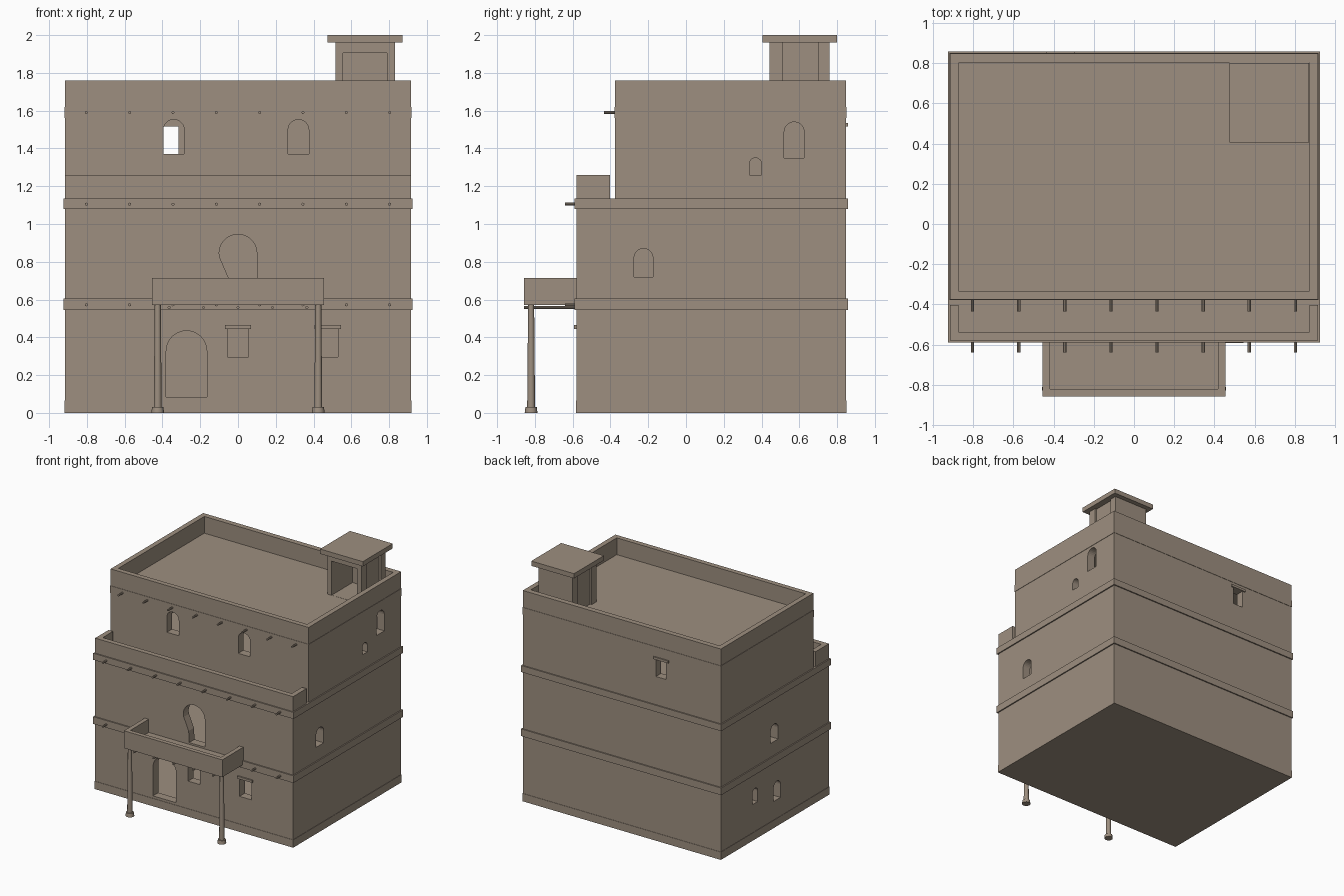
import bpy, bmesh, math

old = bpy.data.objects.get("Cube")
if old:
    bpy.data.objects.remove(old, do_unlink=True)

clay = bpy.data.materials.new("mud plaster")
clay.use_nodes = True
CLAY = (0.34, 0.275, 0.215, 1)
clay.diffuse_color = CLAY
bsdf = clay.node_tree.nodes["Principled BSDF"]
bsdf.inputs["Base Color"].default_value = CLAY
bsdf.inputs["Roughness"].default_value = 0.9


def finish(name, bm):
    bmesh.ops.recalc_face_normals(bm, faces=bm.faces)
    mesh = bpy.data.meshes.new(name)
    bm.to_mesh(mesh)
    bm.free()
    mesh.materials.append(clay)
    ob = bpy.data.objects.new(name, mesh)
    bpy.context.collection.objects.link(ob)
    return ob


def prism(name, outline, axis, a, b):
    """Extrude an outline of (u, z) points along x or y from a to b."""
    bm = bmesh.new()
    place = (lambda u, d, z: (u, d, z)) if axis == "y" else (lambda u, d, z: (d, u, z))
    ends = [[bm.verts.new(place(u, d, z)) for u, z in outline] for d in (a, b)]
    for ring in ends:
        bm.faces.new(ring)
    n = len(outline)
    for i in range(n):
        j = (i + 1) % n
        bm.faces.new((ends[0][i], ends[0][j], ends[1][j], ends[1][i]))
    return finish(name, bm)


def rect(u0, u1, z0, z1):
    return [(u0, z0), (u1, z0), (u1, z1), (u0, z1)]


def arch(u0, u1, z0, z1, steps=12):
    """Round-headed opening outline."""
    r, c = (u1 - u0) / 2, (u0 + u1) / 2
    arc = [math.pi * i / steps for i in range(steps + 1)]
    return [(u0, z0), (u1, z0)] + [(c + r * math.cos(t), z1 - r + r * math.sin(t)) for t in arc]


def box(name, x0, x1, y0, y1, z0, z1):
    return prism(name, rect(x0, x1, z0, z1), "y", y0, y1)


def cut(target, cutter):
    mod = target.modifiers.new("cut", "BOOLEAN")
    mod.operation = "DIFFERENCE"
    mod.solver = "EXACT"
    mod.object = cutter
    bpy.context.view_layer.objects.active = target
    bpy.ops.object.modifier_apply(modifier=mod.name)
    bpy.data.objects.remove(cutter, do_unlink=True)


def tube(name, start, length, r0, r1, along="z", sides=12):
    """Tapered round pole along z, or along -y."""
    bm = bmesh.new()
    bmesh.ops.create_cone(bm, cap_ends=True, segments=sides, radius1=r0, radius2=r1, depth=length)
    for v in bm.verts:
        x, y, z = v.co
        z += length / 2
        v.co = (x, y, z) if along == "z" else (x, -z, y)
        v.co.x += start[0]
        v.co.y += start[1]
        v.co.z += start[2]
    ob = finish(name, bm)
    for p in ob.data.polygons:
        p.use_smooth = len(p.vertices) == 4
    ob.data.set_sharp_from_angle(angle=math.radians(40))
    return ob


W, BACK, FRONT, UPPER = 0.915, 0.847, -0.58, -0.375
T = 0.07


def storey(name, y0, z0, z1, floor):
    ob = box(name, -W, W, y0, BACK, z0, z1)
    cut(ob, box("room_cutter", -W + T, W - T, y0 + T, BACK - T, floor, z1 - 0.005))
    return ob


# Hollow storeys
ground = storey("ground_storey", FRONT, 0, 0.55, 0.065)
middle = storey("middle_storey", FRONT, 0.6, 1.085, 0.606)
top = storey("top_storey", UPPER, 1.13, 1.565, 1.136)


def open_front(ob, outline, y):
    cut(ob, prism("opening_cutter", outline, "y", y - 0.05, y + T + 0.03))


def open_side(ob, outline, side):
    cut(ob, prism("opening_cutter", outline, "x", side * (W + 0.05), side * (W - T - 0.03)))


# Front openings
open_front(ground, arch(-0.38, -0.165, 0.085, 0.435), FRONT)
for i, x in enumerate((0, 0.475)):
    open_front(ground, rect(x - 0.055, x + 0.055, 0.295, 0.445), FRONT)
    box(f"front_lintel_{i}", x - 0.07, x + 0.07, FRONT - 0.012, FRONT + 0.04, 0.445, 0.465)
keyhole = [(-0.045, 0.62), (0.1, 0.62)]
keyhole += [(0.1 * math.cos(t), 0.845 + 0.1 * math.sin(t)) for t in
            [math.pi * i / 14 for i in range(15)]]
keyhole += [(-0.095, 0.82), (-0.05, 0.715)]
open_front(middle, keyhole, FRONT)
for x in (-0.34, 0.32):
    open_front(top, arch(x - 0.055, x + 0.055, 1.37, 1.553), UPPER)

# Side openings
open_side(middle, arch(-0.275, -0.175, 0.72, 0.87), 1)
open_side(top, arch(0.52, 0.625, 1.35, 1.54), 1)
open_side(top, arch(0.335, 0.4, 1.26, 1.35), 1)
open_side(ground, arch(0.36, 0.43, 0.3, 0.425), -1)
open_side(ground, arch(0.06, 0.15, 0.22, 0.375), -1)
open_side(middle, arch(0.09, 0.19, 0.72, 0.865), -1)

# Back window
open_front(top, rect(-0.41, -0.315, 1.37, 1.515), BACK - T)
box("back_lintel", -0.435, -0.295, BACK - 0.04, 0.857, 1.515, 1.535)

# Plinth, floor bands and roof slab
plinth = box("plinth", -W - 0.003, W + 0.003, FRONT - 0.003, BACK + 0.003, 0, 0.065)
for name, z0, z1 in (("lower_band", 0.545, 0.605), ("upper_band", 1.08, 1.135)):
    box(name, -W - 0.01, W + 0.01, FRONT - 0.01, 0.857, z0, z1)
box("roof_slab", -W - 0.003, W + 0.003, UPPER - 0.003, BACK + 0.003, 1.56, 1.62)

# Roof parapet
parapet = box("roof_parapet", -W, W, UPPER, BACK, 1.615, 1.76)
cut(parapet, box("parapet_cutter", -0.873, 0.873, -0.333, 0.802, 1.5, 1.9))


def low_wall(name, half, y0, y1, z0, z1, t):
    """U-shaped parapet open towards the house."""
    ob = box(name, -half, half, y0, y1, z0, z1)
    cut(ob, box("low_wall_cutter", t - half, half - t, y0 + t, y1 + 0.1, z0 - 0.1, z1 + 0.1))


# Terrace and balcony
low_wall("terrace_parapet", W, FRONT, -0.403, 1.13, 1.26, 0.042)
low_wall("balcony_parapet", 0.455, -0.857, FRONT, 0.6, 0.715, 0.036)
box("balcony_floor", -0.455, 0.455, -0.857, FRONT, 0.57, 0.605)

# Balcony posts
for name, x in (("post_right", -0.425), ("post_left", 0.425)):
    tube(name, (x, -0.82, 0), 0.575, 0.021, 0.016)
    tube(name + "_foot", (x, -0.82, 0), 0.03, 0.034, 0.03)

# Projecting roof poles
for i in range(8):
    x = -0.803 + 0.2294 * i
    for level, y, z in (("low", FRONT, 0.572), ("mid", FRONT, 1.105), ("high", UPPER, 1.59)):
        tube(f"{level}_pole_{i}", (x, y + 0.02, z), 0.08, 0.008, 0.008, "y", 8)
for i in range(5):
    tube(f"balcony_pole_{i}", (0.1825 * (i - 2), FRONT + 0.01, 0.558), 0.287, 0.008, 0.008, "y", 8)

# Stair hut on the roof
hut = box("stair_hut", 0.515, 0.83, 0.443, 0.76, 1.615, 1.965)
cut(hut, box("hut_room_cutter", 0.555, 0.788, 0.4, 0.72, 1.621, 1.905))
for x in (0.515, 0.83):
    cut(hut, box("hut_panel_cutter", x - 0.015, x + 0.015, 0.51, 0.7, 1.5, 1.961))
box("stair_hut_roof", 0.475, 0.87, 0.405, 0.8, 1.96, 2.0)
